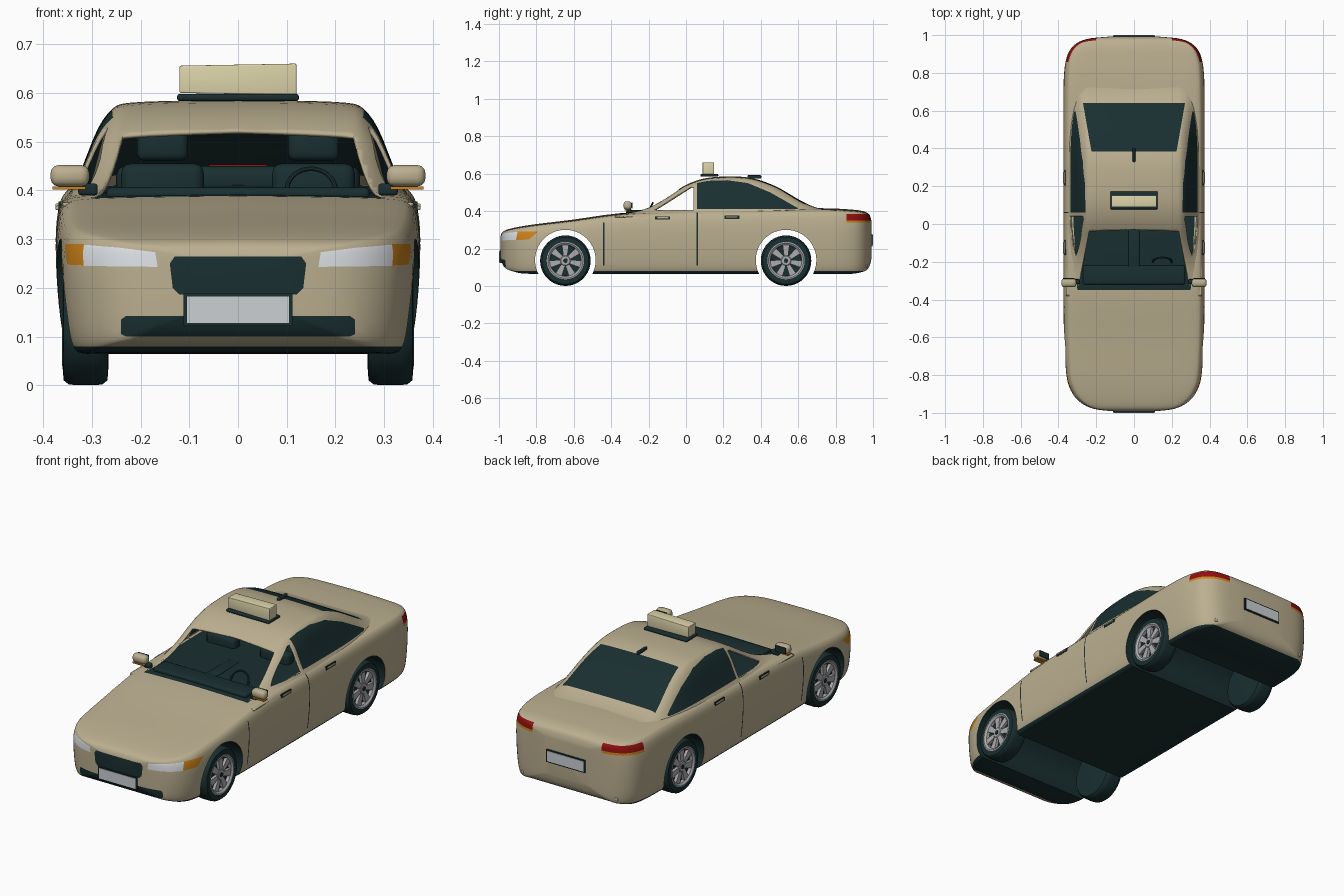
import bpy, bmesh
from math import pi, sin, cos
from mathutils import Matrix, Vector

if "Cube" in bpy.data.objects:
    bpy.data.objects.remove(bpy.data.objects["Cube"])


def material(name, rgb):
    m = bpy.data.materials.new(name)
    m.use_nodes = True
    m.diffuse_color = (*rgb, 1)
    m.node_tree.nodes["Principled BSDF"].inputs["Base Color"].default_value = (*rgb, 1)
    return m


beige = material("beige paint", (0.5, 0.43, 0.28))
dark = material("dark trim", (0.01, 0.028, 0.03))
white = material("lamp white", (0.8, 0.83, 0.87))
amber = material("amber", (0.6, 0.22, 0.01))
red = material("red", (0.28, 0.005, 0.005))
silver = material("silver", (0.42, 0.42, 0.44))
plate_grey = material("plate grey", (0.6, 0.63, 0.65))
sign_yellow = material("sign yellow", (0.72, 0.66, 0.4))
SHELL = [beige, dark, white, amber, red]
BEIGE, DARK, WHITE, AMBER, RED = range(5)
CUT = -1


def smooth(rows, k):
    """Resample rows of numbers along a smooth curve, k steps per span."""
    out = []
    for i in range(len(rows) - 1):
        p = [rows[max(0, min(len(rows) - 1, i + j))] for j in (-1, 0, 1, 2)]
        for s in range(k):
            t = s / k
            out.append([b + t / 2 * (c - a + t * (2*a - 5*b + 4*c - d + t * (3*(b - c) + d - a)))
                        for a, b, c, d in zip(*p)])
    return out + [list(rows[-1])]


def loft(bm, rings, cyclic=True, caps=True):
    vs = [[bm.verts.new(p) for p in r] for r in rings]
    n = len(rings[0])
    for a, b in zip(vs, vs[1:]):
        for i in range(n if cyclic else n - 1):
            j = (i + 1) % n
            bm.faces.new((a[i], a[j], b[j], b[i]))
    if caps:
        bm.faces.new(vs[0])
        bm.faces.new(vs[-1])


def lathe(bm, profile, steps=40, caps=True):
    loft(bm, [[(x, r * cos(2*pi*i/steps), r * sin(2*pi*i/steps)) for i in range(steps)]
              for r, x in profile], caps=caps)


def paint(bm, poly, axis, keep, mat):
    """Cut a convex outline through the faces along an axis, then colour or remove the inside."""
    u, v = [i for i in range(3) if i != axis]
    lo = [min(p[i] for p in poly) for i in (0, 1)]
    hi = [max(p[i] for p in poly) for i in (0, 1)]

    def near(f):
        return keep(f.calc_center_median()) and all(
            max(w.co[k] for w in f.verts) >= lo[i] and min(w.co[k] for w in f.verts) <= hi[i]
            for i, k in enumerate((u, v)))

    edges = list(zip(poly, poly[1:] + poly[:1]))
    for a, b in edges:
        faces = [f for f in bm.faces if near(f)]
        geom = set(faces)
        for f in faces:
            geom.update(f.edges)
            geom.update(f.verts)
        co, no = Vector(), Vector()
        co[u], co[v] = a
        no[u], no[v] = b[1] - a[1], a[0] - b[0]
        bmesh.ops.bisect_plane(bm, geom=list(geom), dist=1e-6, plane_co=co, plane_no=no)
    inside = []
    for f in bm.faces:
        c = f.calc_center_median()
        side = [(b[0]-a[0]) * (c[v]-a[1]) - (b[1]-a[1]) * (c[u]-a[0]) for a, b in edges]
        if keep(c) and (min(side) >= 0 or max(side) <= 0):
            inside.append(f)
    if mat == CUT:
        bmesh.ops.delete(bm, geom=inside, context='FACES')
    else:
        for f in inside:
            f.material_index = mat


def add(name, bm, mats, loc=(0, 0, 0), smooth_shade=True):
    me = bpy.data.meshes.new(name)
    bm.to_mesh(me)
    bm.free()
    ob = bpy.data.objects.new(name, me)
    bpy.context.collection.objects.link(ob)
    ob.location = loc
    for m in mats:
        me.materials.append(m)
    if smooth_shade:
        shade(ob)
    return ob


def shade(ob):
    bpy.ops.object.select_all(action='DESELECT')
    ob.select_set(True)
    bpy.context.view_layer.objects.active = ob
    bpy.ops.object.shade_smooth_by_angle(angle=0.6)


def box(name, loc, size, mat, bevel=0):
    bm = bmesh.new()
    bmesh.ops.create_cube(bm, size=1, matrix=Matrix.Diagonal((*size, 1)))
    if bevel:
        bmesh.ops.bevel(bm, geom=bm.edges[:], offset=bevel, segments=3, profile=0.5, affect='EDGES')
    return add(name, bm, [mat], loc, bool(bevel))


def mirrored(poly):
    return [(-x, z) for x, z in poly]


# Lower body: sections of y, half width, bottom and top
stations = smooth([
    (-.992, .10, .15, .265), (-.983, .19, .12, .284), (-.965, .25, .095, .296), (-.93, .30, .08, .306),
    (-.88, .335, .068, .316), (-.8, .358, .065, .328), (-.6, .37, .065, .352), (-.36, .374, .065, .385),
    (-.1, .374, .065, .398), (.3, .374, .065, .405), (.65, .374, .065, .412), (.8, .37, .065, .41),
    (.88, .357, .065, .405), (.93, .333, .072, .4), (.965, .29, .085, .39), (.983, .23, .11, .375),
    (.992, .13, .15, .345)], 3)
half = smooth([(0, 0), (.5, 0), (.8, 0), (.88, 0), (.93, .03), (.965, .15), (.99, .4), (1, .68),
               (.985, .86), (.95, .95), (.88, .985), (.6, 1), (0, 1.01)], 3)
section = half + [(-x, f) for x, f in half[-2:0:-1]]
bm = bmesh.new()
loft(bm, [[(x * w, y, lo + f * (hi - lo)) for x, f in section] for y, w, lo, hi in stations])
bmesh.ops.recalc_face_normals(bm, faces=bm.faces[:])

# Lamps, grille, intake, door gaps, cabin floor and sill
front = lambda c: c.y < -.85
rear = lambda c: c.y > .85
flank = lambda c: abs(c.x) > .28
lamp = [(.165, .243), (.33, .245), (.335, .29), (.24, .282), (.17, .273)]
for flip in (list, mirrored):
    paint(bm, flip(lamp), 1, front, WHITE)
    paint(bm, flip([(.2, .35), (.4, .35), (.4, .385), (.2, .385)]), 1, rear, RED)
    paint(bm, flip([(.2, .338), (.4, .338), (.4, .35), (.2, .35)]), 1, rear, AMBER)
paint(bm, [(-.91, .245), (-.9, .29), (-.79, .29), (-.84, .248)], 0, flank, AMBER)
paint(bm, [(-.14, .25), (-.13, .264), (.13, .264), (.14, .25), (.134, .2), (.12, .186),
           (-.12, .186), (-.134, .2)], 1, front, DARK)
paint(bm, [(-.24, .105), (-.24, .135), (-.23, .142), (.23, .142), (.24, .135), (.24, .105),
           (.23, .1), (-.23, .1)], 1, front, DARK)
for y, top in ((-.44, .34), (.06, .4)):
    paint(bm, [(y - .003, .11), (y + .003, .11), (y + .003, top), (y - .003, top)], 0, flank, DARK)
paint(bm, [(-.3, -.35), (.3, -.35), (.32, 0), (.32, .6), (-.32, .6), (-.32, 0)], 2,
      lambda c: c.z > .36, DARK)
paint(bm, [(-2, 0), (2, 0), (2, .08), (-2, .08)], 0, lambda c: True, DARK)
body = add("body", bm, SHELL)

# Wheel arches cut right through
WHEEL_Y = (-.645, .535)
for y in WHEEL_Y:
    bm = bmesh.new()
    lathe(bm, [(.162, -.6), (.162, .6)], 56)
    bmesh.ops.recalc_face_normals(bm, faces=bm.faces[:])
    for f in bm.faces:
        f.material_index = DARK
    cutter = add("arch_cutter", bm, SHELL, (0, y, .138))
    cutter.hide_render = True
    mod = body.modifiers.new("arch", 'BOOLEAN')
    mod.operation, mod.solver, mod.object = 'DIFFERENCE', 'EXACT', cutter
    bpy.context.view_layer.objects.active = body
    bpy.ops.object.modifier_apply(modifier=mod.name)
    bpy.data.objects.remove(cutter)
shade(body)

# Cabin shell with open front windows and dark rear ones
roof = smooth([(-.38, .38), (-.3, .397), (-.2, .425), (-.1, .478), (0, .54), (.1, .575), (.22, .585),
               (.35, .577), (.48, .532), (.61, .458), (.7, .418), (.8, .404)], 4)
half = smooth([(.36, 0), (.337, .17), (.318, .37), (.288, .72), (.257, .92), (.222, .975),
               (.12, .995), (0, 1)], 3)
section = half + [(-x, f) for x, f in half[-2::-1]]
bm = bmesh.new()
loft(bm, [[(x, y, .375 + f * (top - .375)) for x, f in section] for y, top in roof], False, False)
bmesh.ops.recalc_face_normals(bm, faces=bm.faces[:])
if sum(f.normal.z for f in bm.faces) < 0:
    bmesh.ops.reverse_faces(bm, faces=bm.faces[:])
wall = lambda c: abs(c.x) > .2
paint(bm, [(.06, .41), (.06, .55), (.12, .562), (.22, .565), (.33, .55), (.45, .5), (.6, .415),
           (.59, .41)], 0, wall, DARK)
paint(bm, [(-.225, .383), (.225, .383), (.27, .64), (-.27, .64)], 2, lambda c: c.y > .3, DARK)
paint(bm, [(-.17, .405), (-.02, .5), (.025, .528), (.04, .53), (.04, .405)], 0, wall, CUT)
paint(bm, [(-.3, -.355), (.3, -.355), (.237, -.04), (0, -.03), (-.237, -.04)], 2,
      lambda c: c.y < .1, CUT)
cabin = add("cabin_shell", bm, SHELL)
mod = cabin.modifiers.new("thickness", 'SOLIDIFY')
mod.thickness, mod.offset = .008, -1

# Wheels
for y in WHEEL_Y:
    for s, side in ((1, "left"), (-1, "right")):
        tire, rim, cap = bmesh.new(), bmesh.new(), bmesh.new()
        lathe(tire, [(.098, -.047), (.125, -.045), (.133, -.035), (.135, -.02), (.135, .02),
                     (.133, .035), (.125, .045), (.1, .047), (.097, .025)])
        lathe(rim, [(.102, .03), (.1, .047), (.094, .048), (.084, .04), (.082, .024)], caps=False)
        lathe(rim, [(.03, .024), (.03, .038), (.024, .043)], 24)
        lathe(cap, [(.012, .04), (.011, .046)], 16)
        for i in range(7):
            spoke = bmesh.ops.create_cube(rim, size=1, matrix=Matrix.Diagonal((.016, .038, .066, 1)))
            for v in spoke["verts"]:
                if v.co.z < 0:
                    v.co.y *= .55
                v.co = Matrix.Rotation(2 * pi * i / 7, 3, 'X') @ (v.co + Vector((.032, 0, .055)))
        for name, part, mat in (("tire", tire, dark), ("rim", rim, silver), ("hub_cap", cap, dark)):
            bmesh.ops.recalc_face_normals(part, faces=part.faces[:])
            ob = add(f"{name}_{side}", part, [mat], (s * .313, y, .135))
            ob.rotation_euler.z = 0 if s > 0 else pi

# Mirrors, door handles, rear reflectors and front seats
for s, side in ((1, "left"), (-1, "right")):
    box("mirror_" + side, (s * .345, -.312, .43), (.08, .045, .044), beige, .017)
    box("mirror_glass_" + side, (s * .345, -.289, .43), (.06, .004, .032), dark)
    box("mirror_signal_" + side, (s * .347, -.315, .405), (.068, .03, .006), amber)
    box("mirror_arm_" + side, (s * .308, -.305, .402), (.04, .025, .024), dark, .006)
    for y, z in ((-.125, .363), (.245, .368)):
        box("handle_recess_" + side, (s * .363, y, z), (.012, .08, .018), dark)
        box("handle_" + side, (s * .368, y, z + .001), (.014, .064, .009), beige, .003)
    box("reflector_" + side, (s * .27, .955, .105), (.018, .03, .018), silver, .005)
    box("seat_back_" + side, (s * .155, .1, .41), (.17, .06, .09), dark, .02)
    box("headrest_" + side, (s * .155, .11, .495), (.105, .04, .068), dark, .015)

# Dashboard, console, rear bench, steering wheel and inner brake light
box("dashboard", (0, -.27, .393), (.54, .1, .025), dark, .01)
box("console", (0, -.13, .395), (.06, .2, .02), dark, .006)
box("rear_bench", (0, .45, .42), (.5, .08, .06), dark, .02)
box("inner_brake_light", (0, .55, .45), (.12, .01, .007), red)
bpy.ops.mesh.primitive_torus_add(location=(.15, -.2, .4), rotation=(1.1, 0, 0), major_radius=.05,
                                 minor_radius=.005, major_segments=28, minor_segments=8)
wheel = bpy.context.object
wheel.name = "steering_wheel"
wheel.data.materials.append(dark)
shade(wheel)

# Number plates
for name, s, z in (("front_plate", -1, .155), ("rear_plate", 1, .245)):
    box(name + "_frame", (0, s * .988, z), (.224, .02, .066), dark)
    box(name, (0, s * .994, z), (.21, .012, .054), plate_grey)

# Roof sign and aerial
box("sign_base", (0, .125, .591), (.25, .095, .014), dark, .005)
sign = box("roof_sign", (0, .12, .628), (.24, .062, .056), sign_yellow, .003)
for v in sign.data.vertices:
    if v.co.x > 0:
        v.co.z *= 1.15
box("aerial", (0, .365, .583), (.014, .075, .018), dark, .005)
